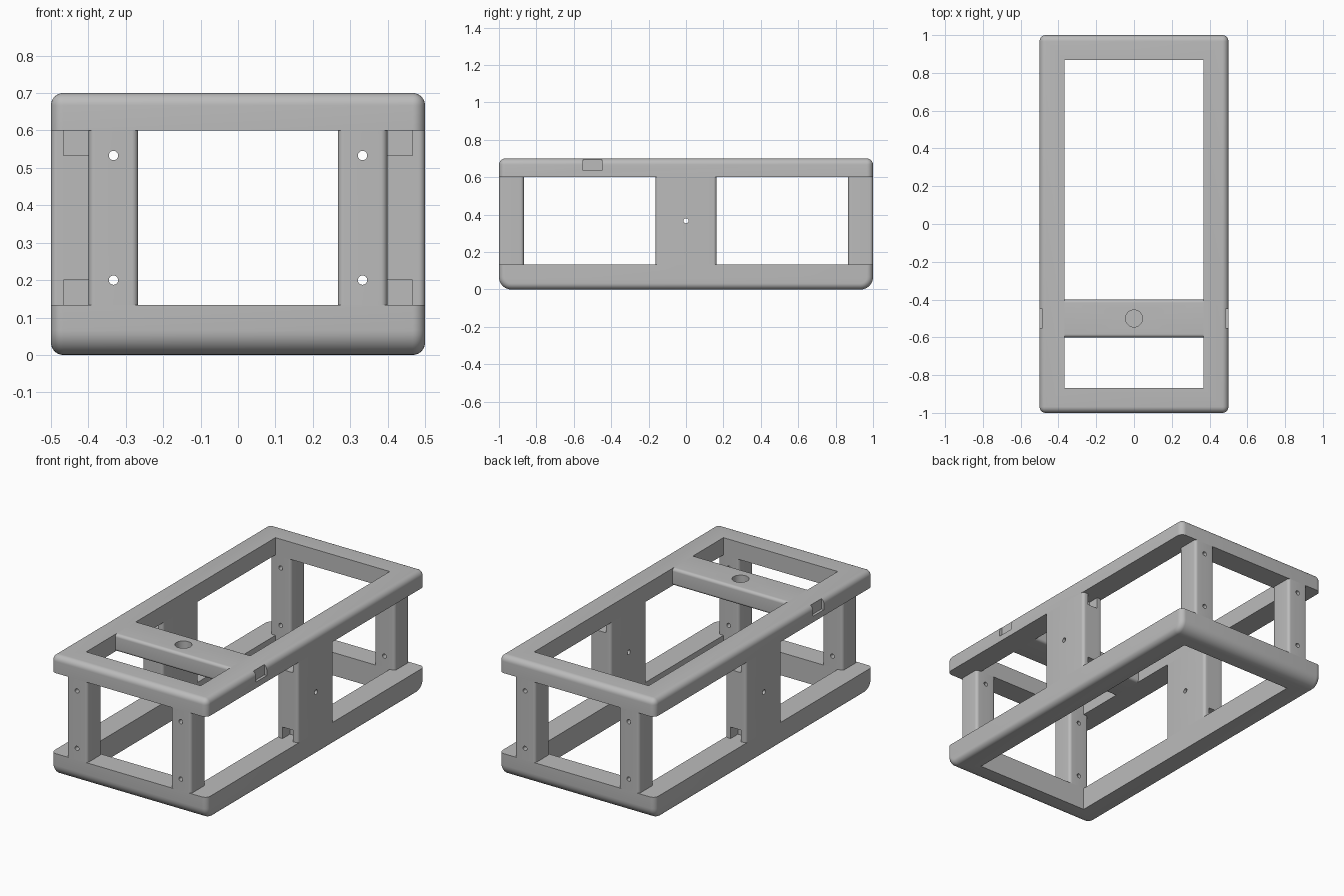
import bpy
import bmesh
from mathutils import Matrix, Vector

if "Cube" in bpy.data.objects:
    bpy.data.objects.remove(bpy.data.objects["Cube"], do_unlink=True)

grey = bpy.data.materials.new("plain grey")
grey.use_nodes = True
grey.diffuse_color = (0.5, 0.5, 0.5, 1)
grey.node_tree.nodes["Principled BSDF"].inputs["Base Color"].default_value = grey.diffuse_color

R = 0.033       # frame rounding
SMALL = 0.017   # post, panel and bar rounding
NOTCH = 0.067   # socket size


def to_object(name, bm):
    bmesh.ops.recalc_face_normals(bm, faces=bm.faces)
    mesh = bpy.data.meshes.new(name)
    bm.to_mesh(mesh)
    bm.free()
    mesh.materials.append(grey)
    obj = bpy.data.objects.new(name, mesh)
    bpy.context.collection.objects.link(obj)
    return obj


def box(name, lo, hi, *bevels):
    """Box between two corners; each bevel is (radius, rule on an edge's two ends)."""
    lo, hi = Vector(lo), Vector(hi)
    bm = bmesh.new()
    bmesh.ops.create_cube(bm, size=1, matrix=Matrix.Translation((lo + hi) / 2)
                          @ Matrix.Diagonal((*(hi - lo), 1)))
    for radius, rule in bevels:
        edges = [e for e in bm.edges if rule(e.verts[0].co, e.verts[1].co)]
        bmesh.ops.bevel(bm, geom=edges, offset=radius, segments=8, profile=0.5, affect='EDGES')
    return to_object(name, bm)


def rod(centre, axis, radius, length):
    """Round cutter along an axis."""
    bm = bmesh.new()
    turn = Vector((0, 0, 1)).rotation_difference(Vector(axis)).to_matrix().to_4x4()
    bmesh.ops.create_cone(bm, cap_ends=True, segments=32, radius1=radius, radius2=radius,
                          depth=length, matrix=Matrix.Translation(centre) @ turn)
    return to_object("cutter", bm)


def cut(obj, cutters):
    for c in cutters:
        mod = obj.modifiers.new("cut", 'BOOLEAN')
        mod.operation = 'DIFFERENCE'
        mod.solver = 'EXACT'
        mod.object = c
    graph = bpy.context.evaluated_depsgraph_get()
    mesh = bpy.data.meshes.new_from_object(obj.evaluated_get(graph))
    obj.modifiers.clear()
    obj.data = mesh
    for c in cutters:
        bpy.data.objects.remove(c, do_unlink=True)


def upright(a, b):
    return abs(a.z - b.z) > 0.05


def opening():
    return box("cutter", (-0.367, -0.867, -0.5), (0.367, 0.867, 1.5))


# Bottom frame: large rounding under both ends, smaller around the sides
bottom = box("bottom_frame", (-0.5, -1, 0), (0.5, 1, 0.133),
             (2 * R, lambda a, b: a.z + b.z < 0.01 and abs(a.x - b.x) > 0.5),
             (R, lambda a, b: abs(a.x - b.x) < 0.01 and a.z + b.z < 0.26))
cut(bottom, [opening()])
parts = [bottom]

# Top frame with a shallow notch in each side
top = box("top_frame", (-0.5, -1, 0.6), (0.5, 1, 0.7),
          (R, lambda a, b: upright(a, b) or a.z + b.z > 1.39))
cut(top, [opening()] + [box("cutter", (min(s * 0.484, s * 0.6), -0.55, 0.635),
                            (max(s * 0.484, s * 0.6), -0.45, 0.8)) for s in (-1, 1)])
parts.append(top)

# Crossbar with a blind round socket
bar = box("crossbar", (-0.367, -0.6, 0.6), (0.367, -0.4, 0.7),
          (SMALL, lambda a, b: abs(a.x - b.x) > 0.5))
cut(bar, [rod((0, -0.5, 0.7), (0, 0, 1), 0.045, 0.13)])
parts.append(bar)

for sx, side in ((-1, "right"), (1, "left")):
    # Corner posts, each with two screw holes
    for sy, end in ((-1, "front"), (1, "back")):
        x, y = sx * 0.333, sy * 0.9335
        post = box(f"{end}_{side}_post", (x - 0.066, y - 0.0665, 0.133),
                   (x + 0.066, y + 0.0665, 0.6), (SMALL, upright))
        cut(post, [rod((x, y, z), (0, 1, 0), 0.0125, 0.4) for z in (0.2, 0.533)])
        parts.append(post)

    # Middle side panels with a pin hole and four square sockets
    x = sx * 0.4335
    panel = box(f"{side}_panel", (x - 0.0665, -0.163, 0.133), (x + 0.0665, 0.163, 0.6),
                (SMALL, upright))
    cutters = [rod((x, 0, 0.367), (1, 0, 0), 0.0135, 0.4)]
    for y in (-0.163, 0.163):
        for z in (0.133, 0.6):
            cutters.append(box("cutter", (x - NOTCH / 2, y - NOTCH, z - NOTCH),
                               (x + NOTCH / 2, y + NOTCH, z + NOTCH)))
    cut(panel, cutters)
    parts.append(panel)

# Smooth the rounded edges, keep the corners sharp
bpy.ops.object.select_all(action='DESELECT')
for p in parts:
    p.select_set(True)
bpy.context.view_layer.objects.active = parts[0]
bpy.ops.object.shade_smooth_by_angle(angle=0.52)
